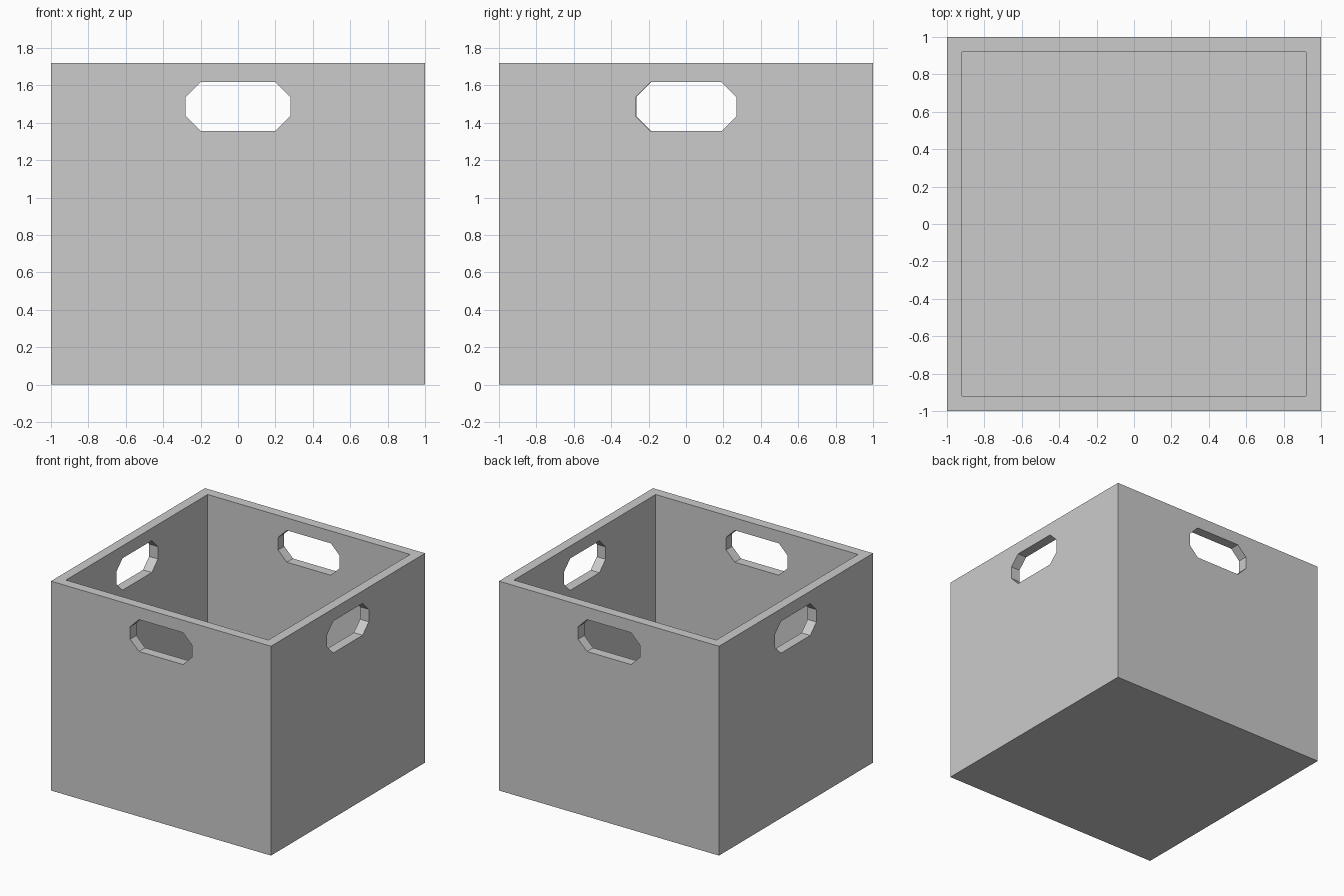
import bpy, bmesh
from math import pi
from mathutils import Matrix

if "Cube" in bpy.data.objects:
    bpy.data.objects.remove(bpy.data.objects["Cube"])

HEIGHT, WALL, FLOOR = 1.72, 0.08, 0.08


def make_object(name, bm):
    bmesh.ops.recalc_face_normals(bm, faces=bm.faces)
    mesh = bpy.data.meshes.new(name)
    bm.to_mesh(mesh)
    bm.free()
    obj = bpy.data.objects.new(name, mesh)
    bpy.context.collection.objects.link(obj)
    return obj


def block(name, width, z0, z1):
    bm = bmesh.new()
    bmesh.ops.create_cube(bm, size=1, matrix=Matrix.Translation((0, 0, (z0 + z1) / 2))
                          @ Matrix.Diagonal((width, width, z1 - z0, 1)))
    return make_object(name, bm)


def handle_cutter(name, half, shift, angle):
    """Chamfered slot through the front wall, turned to the wanted side."""
    cut, z0, z1 = 0.08, 1.356, 1.618
    profile = [(-half, z0 + cut), (-half + cut, z0), (half - cut, z0), (half, z0 + cut),
               (half, z1 - cut), (half - cut, z1), (-half + cut, z1), (-half, z1 - cut)]
    bm = bmesh.new()
    face = bm.faces.new([bm.verts.new((x + shift, -1.1, z)) for x, z in profile])
    side = bmesh.ops.extrude_face_region(bm, geom=[face])
    verts = [v for v in side["geom"] if isinstance(v, bmesh.types.BMVert)]
    bmesh.ops.translate(bm, verts=verts, vec=(0, 0.3, 0))
    bmesh.ops.rotate(bm, verts=bm.verts, matrix=Matrix.Rotation(angle, 3, "Z"))
    return make_object(name, bm)


# Outer shell of the bin
bin_body = block("storage_bin", 2, 0, HEIGHT)

# Cavity and the four hand holes
cutters = [
    block("cavity_cutter", 2 - 2 * WALL, FLOOR, HEIGHT + 0.2),
    handle_cutter("front_handle_cutter", 0.28, 0, 0),
    handle_cutter("right_handle_cutter", 0.27, 0, pi / 2),
    handle_cutter("back_handle_cutter", 0.28, 0, pi),
    handle_cutter("left_handle_cutter", 0.27, -0.005, -pi / 2),
]
for cutter in cutters:
    mod = bin_body.modifiers.new(cutter.name, "BOOLEAN")
    mod.operation = "DIFFERENCE"
    mod.solver = "EXACT"
    mod.object = cutter
    cutter.hide_render = True
    cutter.hide_set(True)
